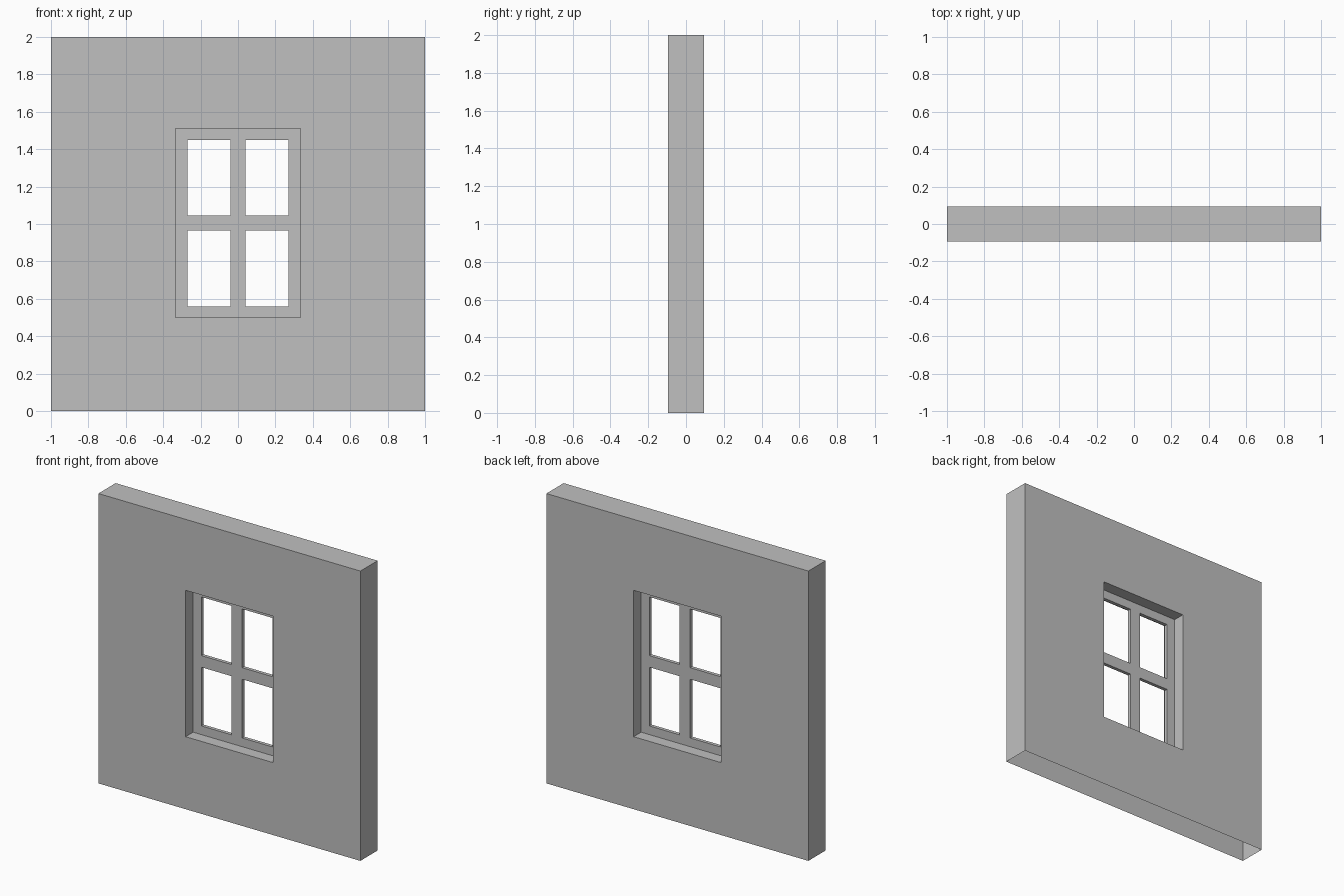
import bpy
import bmesh

if "Cube" in bpy.data.objects:
    bpy.data.objects.remove(bpy.data.objects["Cube"], do_unlink=True)

GREY = (0.527, 0.527, 0.527, 1.0)
plaster = bpy.data.materials.new("plain_grey")
plaster.use_nodes = True
plaster.diffuse_color = GREY
plaster.node_tree.nodes["Principled BSDF"].inputs["Base Color"].default_value = GREY


def pierced_panel(name, xs, zs, thickness, open_bottom=False):
    """Upright panel on a grid of cut lines; cells with odd column and row are holes."""
    bm = bmesh.new()
    grid = [[bm.verts.new((x, -thickness / 2, z)) for z in zs] for x in xs]
    for i in range(len(xs) - 1):
        for j in range(len(zs) - 1):
            if not (i % 2 and j % 2):
                bm.faces.new((grid[i][j], grid[i + 1][j],
                              grid[i + 1][j + 1], grid[i][j + 1]))

    # Give the sheet its depth, with walls around the rim and the holes
    result = bmesh.ops.extrude_face_region(bm, geom=bm.faces[:], use_keep_orig=True)
    back = [v for v in result["geom"] if isinstance(v, bmesh.types.BMVert)]
    bmesh.ops.translate(bm, verts=back, vec=(0, thickness, 0))
    bmesh.ops.recalc_face_normals(bm, faces=bm.faces[:])

    # The underside can be left open
    if open_bottom:
        underside = [f for f in bm.faces
                     if all(abs(v.co.z - zs[0]) < 0.001 for v in f.verts)]
        bmesh.ops.delete(bm, geom=underside, context="FACES_ONLY")

    mesh = bpy.data.meshes.new(name)
    bm.to_mesh(mesh)
    bm.free()
    mesh.materials.append(plaster)
    obj = bpy.data.objects.new(name, mesh)
    bpy.context.collection.objects.link(obj)
    return obj


# Window opening
half_width, sill, head = 0.334, 0.5, 1.51

# Hollow wall with one opening
pierced_panel("wall", (-1, -half_width, half_width, 1), (0, sill, head, 2),
              0.188, open_bottom=True)

# Thin four-pane frame set in the middle of the wall
pierced_panel("window_frame",
              (-half_width, -0.27, -0.04, 0.04, 0.27, half_width),
              (sill, 0.56, 0.965, 1.045, 1.45, head),
              0.024)
